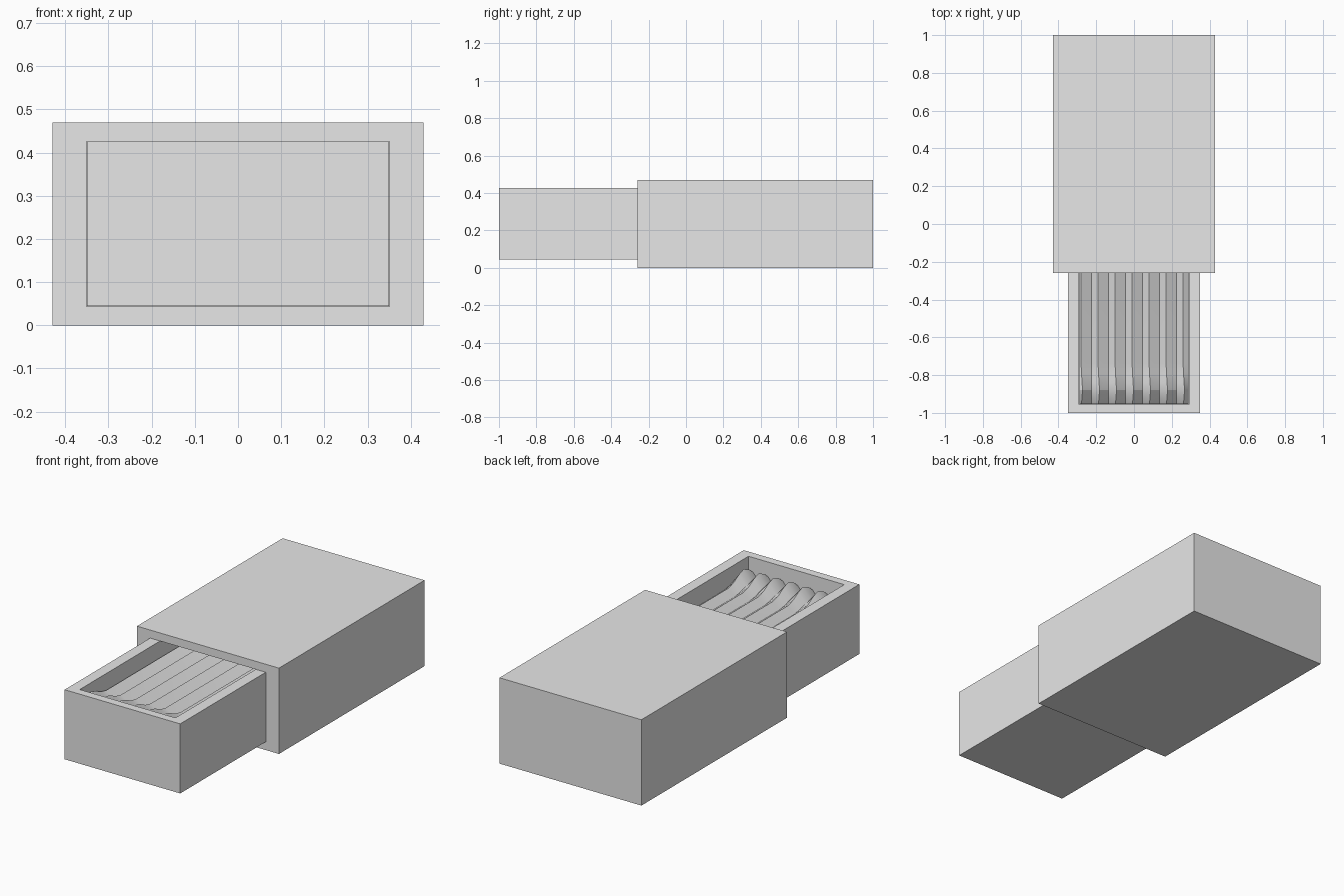
import bpy, bmesh

cube = bpy.data.objects.get("Cube")
if cube:
    bpy.data.objects.remove(cube, do_unlink=True)

grey = bpy.data.materials.new("plain grey")
grey.use_nodes = True
grey.diffuse_color = (0.8, 0.8, 0.8, 1)
grey.node_tree.nodes["Principled BSDF"].inputs["Base Color"].default_value = (0.8, 0.8, 0.8, 1)


def finish(name, bm):
    bmesh.ops.recalc_face_normals(bm, faces=bm.faces)
    mesh = bpy.data.meshes.new(name)
    bm.to_mesh(mesh)
    bm.free()
    mesh.materials.append(grey)
    obj = bpy.data.objects.new(name, mesh)
    bpy.context.collection.objects.link(obj)
    return obj


def hollow_box(name, half, y0, y1, z0, z1, open_normal, rim, depth, shift=0.0):
    """Box with a pocket sunk into the side that faces open_normal."""
    bm = bmesh.new()
    bmesh.ops.create_cube(bm, size=1)
    for v in bm.verts:
        v.co = (v.co.x * 2 * half, y0 + (v.co.y + 0.5) * (y1 - y0), z0 + (v.co.z + 0.5) * (z1 - z0))
    bm.normal_update()
    face = max(bm.faces, key=lambda f: f.normal.dot(open_normal))
    normal = face.normal.copy()
    centre = face.calc_center_median()
    mouth = bmesh.ops.extrude_discrete_faces(bm, faces=[face])["faces"][0]
    for v in mouth.verts:
        for axis in range(3):
            if abs(normal[axis]) < 0.5:
                side = 1 if v.co[axis] > centre[axis] else -1
                v.co[axis] -= side * rim[axis]
    floor = bmesh.ops.extrude_discrete_faces(bm, faces=[mouth])["faces"][0]
    for v in floor.verts:
        v.co -= normal * depth
    return finish(name, bm)


# Outer sleeve, open at the front
hollow_box("sleeve", 0.43, -0.26, 1.0, 0.0, 0.47, (0, -1, 0), (0.079, 0, 0.044), 1.2)

# Sliding tray, open at the top
hollow_box("tray", 0.35, -1.0, 0.26, 0.045, 0.426, (0, 0, 1), (0.06, 0.045, 0), 0.33)

# Row of touching angled sticks with swollen heads, as one ridged sheet
PITCH, SLOPE, DROP, TOP = 0.09, 0.055, 0.04, 0.342
stations = [(-0.953, 0.005), (-0.925, 0.03), (-0.88, 0.048), (-0.84, 0.036),
            (-0.79, 0.012), (-0.74, 0.0), (0.21, 0.0)]
bm = bmesh.new()
rows = []
for y, swell in stations:
    row = [bm.verts.new((-0.289, y, TOP - 0.01 + swell * 0.8))]
    for i in range(7):
        peak = -0.28 + i * PITCH
        row.append(bm.verts.new((peak + swell * 0.15, y, TOP + swell)))
        valley = min(peak + SLOPE, 0.289)
        row.append(bm.verts.new((valley, y, TOP - DROP * (valley - peak) / SLOPE + swell * 0.6)))
    rows.append(row)
for a, b in zip(rows, rows[1:]):
    for i in range(len(a) - 1):
        bm.faces.new((a[i], a[i + 1], b[i + 1], b[i]))
# Front end of the sticks, closed down to the tray floor
base = [bm.verts.new((v.co.x, v.co.y, 0.1)) for v in rows[0]]
for i in range(len(base) - 1):
    bm.faces.new((base[i], base[i + 1], rows[0][i + 1], rows[0][i]))
sticks = finish("match_sticks", bm)
bpy.context.view_layer.objects.active = sticks
sticks.select_set(True)
bpy.ops.object.shade_smooth_by_angle(angle=0.35)
